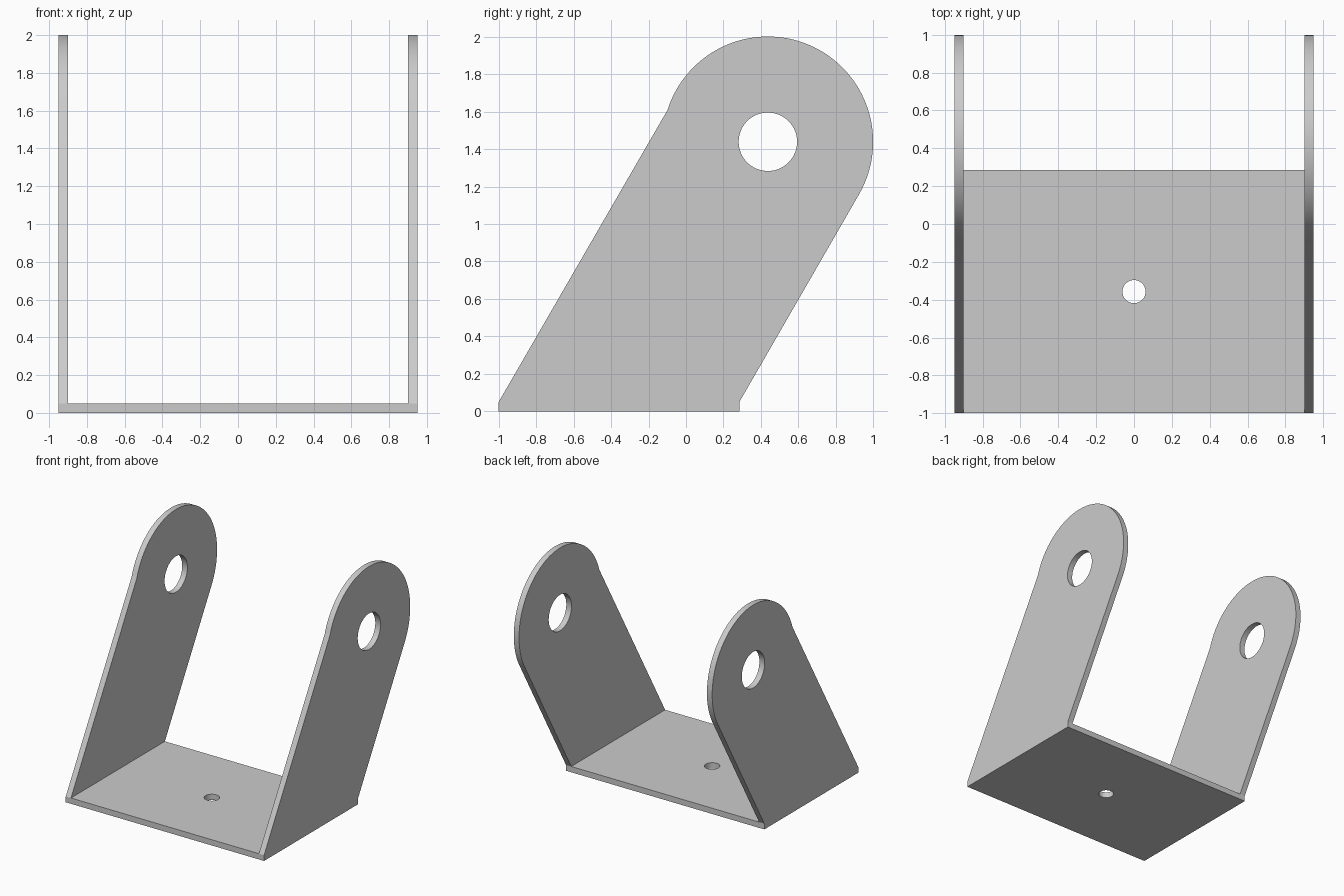
import bpy, bmesh
from math import sin, cos, atan2, radians, sqrt, pi

if "Cube" in bpy.data.objects:
    bpy.data.objects.remove(bpy.data.objects["Cube"])

HALF_W, THICK = 0.95, 0.05
PIN_Y, PIN_Z, TIP_R, PIN_R = 0.437, 1.439, 0.562, 0.156
FRONT, BACK = -1.0, 0.285

# Side profile: upright foot, 60 degree arm, rounded tip
left_z = THICK + 0.9 * sqrt(3)
start = radians(-30)
end = atan2(left_z - PIN_Z, -0.1 - PIN_Y)
profile = [(FRONT, 0), (BACK, 0), (BACK, THICK)]
STEPS = 64
for i in range(STEPS + 1):
    a = start + (end - start) * i / STEPS
    profile.append((PIN_Y + TIP_R * cos(a), PIN_Z + TIP_R * sin(a)))
profile.append((FRONT, THICK))

# Solid block with that profile, later hollowed into a bracket
bm = bmesh.new()
face = bm.faces.new([bm.verts.new((-HALF_W, y, z)) for y, z in profile])
new = bmesh.ops.extrude_face_region(bm, geom=[face])["geom"]
bmesh.ops.translate(bm, vec=(2 * HALF_W, 0, 0),
                    verts=[v for v in new if isinstance(v, bmesh.types.BMVert)])
bmesh.ops.recalc_face_normals(bm, faces=bm.faces)
mesh = bpy.data.meshes.new("u_bracket")
bm.to_mesh(mesh)
bm.free()
bracket = bpy.data.objects.new("u_bracket", mesh)
bpy.context.collection.objects.link(bracket)


def cut(cutter):
    """Subtract the cutter from the bracket and remove it."""
    cutter.hide_render = True
    mod = bracket.modifiers.new("cut", 'BOOLEAN')
    mod.operation, mod.solver, mod.object = 'DIFFERENCE', 'EXACT', cutter
    bpy.context.view_layer.objects.active = bracket
    bpy.ops.object.modifier_apply(modifier=mod.name)
    bpy.data.objects.remove(cutter)


# Space between the two arms
bpy.ops.mesh.primitive_cube_add(size=1, location=(0, 0, THICK + 1.5))
gap = bpy.context.object
gap.scale = (2 * (HALF_W - THICK), 4, 3)
cut(gap)

# Pin holes through both arms
bpy.ops.mesh.primitive_cylinder_add(vertices=64, radius=PIN_R, depth=3,
                                    location=(0, PIN_Y, PIN_Z), rotation=(0, pi / 2, 0))
cut(bpy.context.object)

# Screw hole in the base
bpy.ops.mesh.primitive_cylinder_add(vertices=48, radius=0.061, depth=0.5,
                                    location=(0, (FRONT + BACK) / 2, 0))
cut(bpy.context.object)

bpy.ops.object.select_all(action='DESELECT')
bracket.select_set(True)
bpy.context.view_layer.objects.active = bracket
bpy.ops.object.shade_smooth_by_angle(angle=radians(15))
